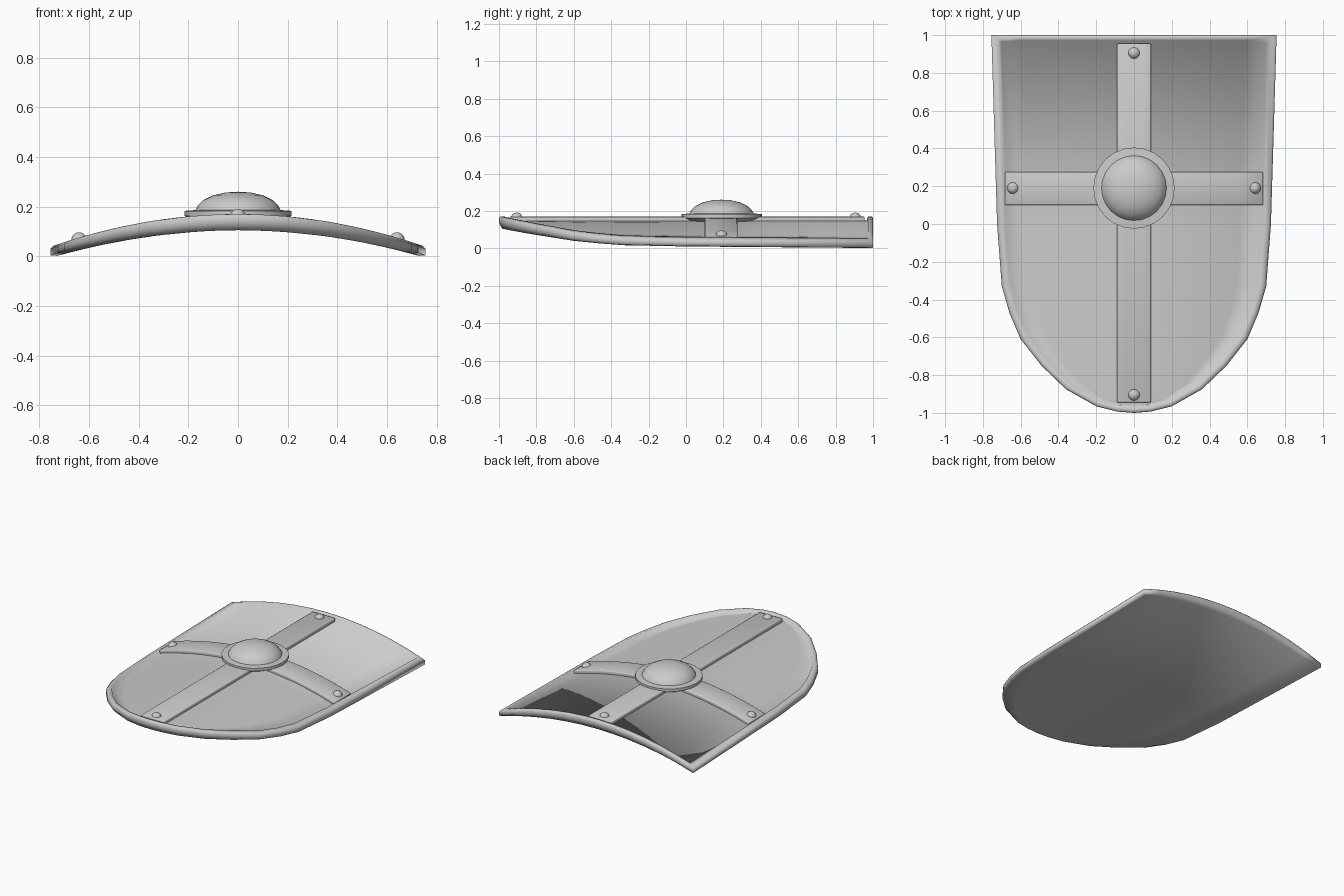
import bpy, bmesh, math
from mathutils import Matrix

old = bpy.data.objects.get("Cube")
if old:
    bpy.data.objects.remove(old)

steel = bpy.data.materials.new("plain_grey")
steel.use_nodes = True
GREY = (0.6, 0.6, 0.6, 1)
steel.diffuse_color = GREY
steel.node_tree.nodes["Principled BSDF"].inputs["Base Color"].default_value = GREY

COLS = 12
# half width and y of each row, from the straight back edge to the rounded tip
OUTLINE = [(0.755, 1), (0.725, 0), (0.70, -0.33), (0.66, -0.47), (0.60, -0.61),
           (0.49, -0.75), (0.36, -0.875), (0.20, -0.965), (0.09, -0.993), (0, -1)]


def crown(x):
    return 0.17 - 0.13 * (x / 0.75) ** 2


def underside(x):
    return 0.105 - 0.105 * (x / 0.735) ** 2


def finish(name, bm, angle=None):
    bmesh.ops.recalc_face_normals(bm, faces=bm.faces[:])
    mesh = bpy.data.meshes.new(name)
    bm.to_mesh(mesh)
    bm.free()
    mesh.materials.append(steel)
    ob = bpy.data.objects.new(name, mesh)
    bpy.context.collection.objects.link(ob)
    bpy.ops.object.select_all(action="DESELECT")
    ob.select_set(True)
    bpy.context.view_layer.objects.active = ob
    if angle:
        bpy.ops.object.shade_smooth_by_angle(angle=math.radians(angle))
    else:
        bpy.ops.object.shade_smooth()
    return ob


def rows(bm, scale, height):
    """Rows of vertices filling the scaled outline, bent to a height curve."""
    result = []
    for w, y in OUTLINE:
        xs = [w * scale * (2 * i / COLS - 1) for i in range(COLS + 1)]
        result.append([bm.verts.new((x, y * (scale + 1) / 2 if scale < 1 else y, height(x)))
                       for x in xs])
    return result


def fill(bm, grid):
    for a, b in zip(grid, grid[1:]):
        for i in range(COLS):
            bm.faces.new((a[i], a[i + 1], b[i + 1], b[i]))


def border(grid):
    return [r[0] for r in grid] + [r[-1] for r in reversed(grid)] + grid[0][-2:0:-1]


# Shield body: underside, rounded rim and recessed panel
bm = bmesh.new()
layers = [rows(bm, 0.965, underside),
          rows(bm, 1.0, lambda x: crown(x) - 0.035),
          rows(bm, 1.0, lambda x: crown(x) - 0.008),
          rows(bm, 0.985, crown),
          rows(bm, 0.945, crown),
          rows(bm, 0.93, lambda x: crown(x) - 0.022)]
fill(bm, layers[0])
fill(bm, layers[-1])
for lower, upper in zip(layers, layers[1:]):
    a, b = border(lower), border(upper)
    for i in range(len(a)):
        j = (i + 1) % len(a)
        bm.faces.new((a[i], a[j], b[j], b[i]))
# drop the unused inner vertices and close the tip
bmesh.ops.delete(bm, geom=[v for v in bm.verts if not v.link_faces], context="VERTS")
bmesh.ops.remove_doubles(bm, verts=bm.verts[:], dist=0.0005)
finish("shield_body", bm)


# Crossed straps that follow the bend
def strap(name, x0, x1, y0, y1, cols):
    bm = bmesh.new()
    bmesh.ops.create_grid(bm, x_segments=cols, y_segments=1, size=0.5)
    for v in bm.verts:
        v.co.x = x0 + (v.co.x + 0.5) * (x1 - x0)
        v.co.y = y0 + (v.co.y + 0.5) * (y1 - y0)
        v.co.z = crown(v.co.x)
    ob = finish(name, bm, 40)
    solid = ob.modifiers.new("thickness", "SOLIDIFY")
    solid.thickness = 0.03
    solid.offset = -1
    bevel = ob.modifiers.new("soft_edges", "BEVEL")
    bevel.width = 0.006
    bevel.segments = 2
    bevel.limit_method = "ANGLE"
    bevel.angle_limit = math.radians(50)


strap("long_strap", -0.09, 0.09, -0.945, 0.955, 4)
strap("cross_strap", -0.685, 0.685, 0.10, 0.275, 14)

# Central boss: turned flange and dome
PROFILE = [(0, 0.135), (0.165, 0.135), (0.215, 0.163), (0.215, 0.183), (0.172, 0.186),
           (0.162, 0.205), (0.14, 0.226), (0.10, 0.246), (0.05, 0.257), (0, 0.26)]
bm = bmesh.new()
verts = [bm.verts.new((r, 0.19, z)) for r, z in PROFILE]
edges = [bm.edges.new(pair) for pair in zip(verts, verts[1:])]
bmesh.ops.spin(bm, geom=verts + edges, cent=(0, 0.19, 0), axis=(0, 0, 1),
               angle=math.tau, steps=24)
bmesh.ops.remove_doubles(bm, verts=bm.verts[:], dist=0.0005)
finish("boss", bm, 40)

# Rivets at the strap ends
for name, x, y in (("back_rivet", 0, 0.905), ("front_rivet", 0, -0.905),
                   ("left_rivet", 0.64, 0.19), ("right_rivet", -0.64, 0.19)):
    bm = bmesh.new()
    bmesh.ops.create_uvsphere(bm, u_segments=16, v_segments=10, radius=0.032,
                              matrix=Matrix.Translation((x, y, crown(x) - 0.011)))
    finish(name, bm)
